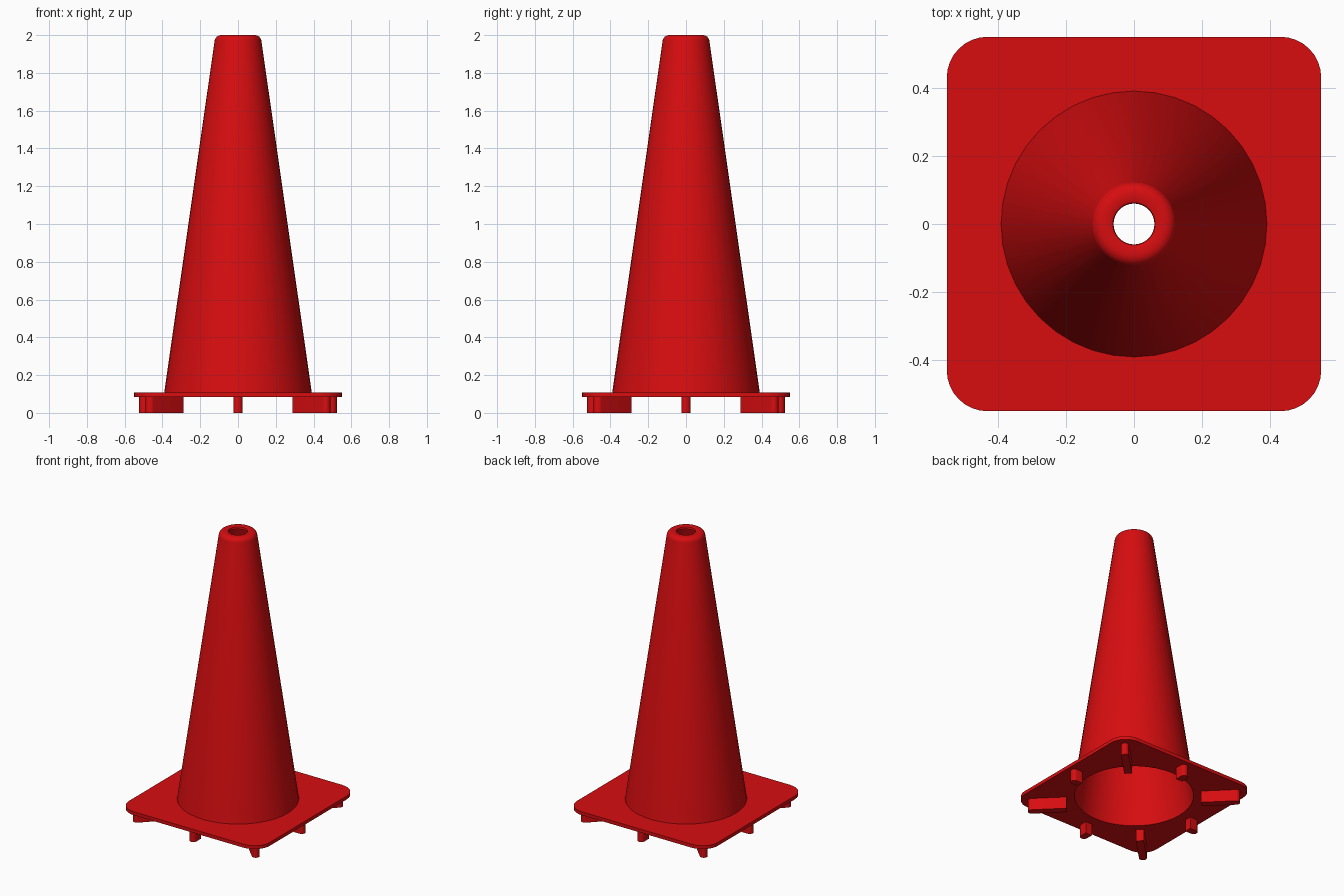
import bpy, bmesh, math

if "Cube" in bpy.data.objects:
    bpy.data.objects.remove(bpy.data.objects["Cube"])

SEGS = 40
PLATE_LOW, PLATE_TOP = 0.083, 0.107

red = bpy.data.materials.new("safety red")
red.diffuse_color = (0.68, 0.004, 0.005, 1)
red.use_nodes = True
red.node_tree.nodes["Principled BSDF"].inputs["Base Color"].default_value = red.diffuse_color


def add_object(name, mesh):
    mesh.materials.clear()
    mesh.materials.append(red)
    ob = bpy.data.objects.new(name, mesh)
    bpy.context.collection.objects.link(ob)
    bpy.ops.object.select_all(action='DESELECT')
    ob.select_set(True)
    bpy.context.view_layer.objects.active = ob
    bpy.ops.object.shade_smooth_by_angle(angle=math.radians(35))
    return ob


def arc(cx, cy, r, start, end, steps):
    angles = [math.radians(start + (end - start) * i / steps) for i in range(steps + 1)]
    return [(cx + r * math.cos(a), cy + r * math.sin(a)) for a in angles]


def lathe(name, profile):
    # closed (radius, height) profile revolved around z
    bm = bmesh.new()
    rings = []
    for r, z in profile:
        rings.append([bm.verts.new((r * math.cos(2 * math.pi * i / SEGS),
                                    r * math.sin(2 * math.pi * i / SEGS), z))
                      for i in range(SEGS)])
    for a, b in zip(rings, rings[1:] + rings[:1]):
        for i in range(SEGS):
            j = (i + 1) % SEGS
            bm.faces.new((a[i], a[j], b[j], b[i]))
    bmesh.ops.recalc_face_normals(bm, faces=bm.faces)
    mesh = bpy.data.meshes.new(name)
    bm.to_mesh(mesh)
    bm.free()
    return add_object(name, mesh)


def slab(name, outlines, low, high):
    # flat outline, optionally with a hole, given thickness
    curve = bpy.data.curves.new(name, 'CURVE')
    curve.dimensions = '2D'
    curve.fill_mode = 'BOTH'
    curve.extrude = (high - low) / 2
    for points in outlines:
        spline = curve.splines.new('POLY')
        spline.points.add(len(points) - 1)
        for p, (x, y) in zip(spline.points, points):
            p.co = (x, y, 0, 1)
        spline.use_cyclic_u = True
    helper = bpy.data.objects.new(name + "_outline", curve)
    bpy.context.collection.objects.link(helper)
    bpy.context.view_layer.update()
    evaluated = helper.evaluated_get(bpy.context.evaluated_depsgraph_get())
    mesh = bpy.data.meshes.new_from_object(evaluated)
    bpy.data.objects.remove(helper)
    bm = bmesh.new()
    bm.from_mesh(mesh)
    bmesh.ops.remove_doubles(bm, verts=bm.verts, dist=0.0001)
    bmesh.ops.recalc_face_normals(bm, faces=bm.faces)
    bm.to_mesh(mesh)
    bm.free()
    ob = add_object(name, mesh)
    ob.location.z = (low + high) / 2
    return ob


# hollow cone with a rounded rim and an open top
rim = arc(0.09, 1.966, 0.034, 8, 90, 6)
lathe("cone_body", [(0.394, PLATE_LOW)] + rim +
      [(0.068, 2.0), (0.062, 1.997), (0.06, 1.99), (0.06, 1.982),
       (0.088, 1.982), (0.106, 1.972), (0.112, 1.96), (0.382, PLATE_LOW)])

# square base plate with rounded corners and a round opening
half, corner = 0.55, 0.12
c = half - corner
square = []
for k, (sx, sy) in enumerate([(1, 1), (-1, 1), (-1, -1), (1, -1)]):
    square += arc(sx * c, sy * c, corner, 90 * k, 90 * k + 90, 8)
hole = arc(0, 0, 0.388, 0, 360, SEGS)[:-1]
slab("base_plate", [square, hole], PLATE_LOW, PLATE_TOP)

# feet under the plate: long ribs at the corners, short studs at the edges
for k in range(8):
    is_rib = k % 2 == 1
    inner, outer = (0.432, 0.682) if is_rib else (0.45, 0.523)
    w = 0.025
    shape = [(inner, w), (inner, -w)] + arc(outer - w, 0, w, -90, 90, 8)
    foot = slab("corner_rib" if is_rib else "edge_stud", [shape], 0, PLATE_LOW + 0.005)
    foot.rotation_euler.z = math.radians(45 * k)
